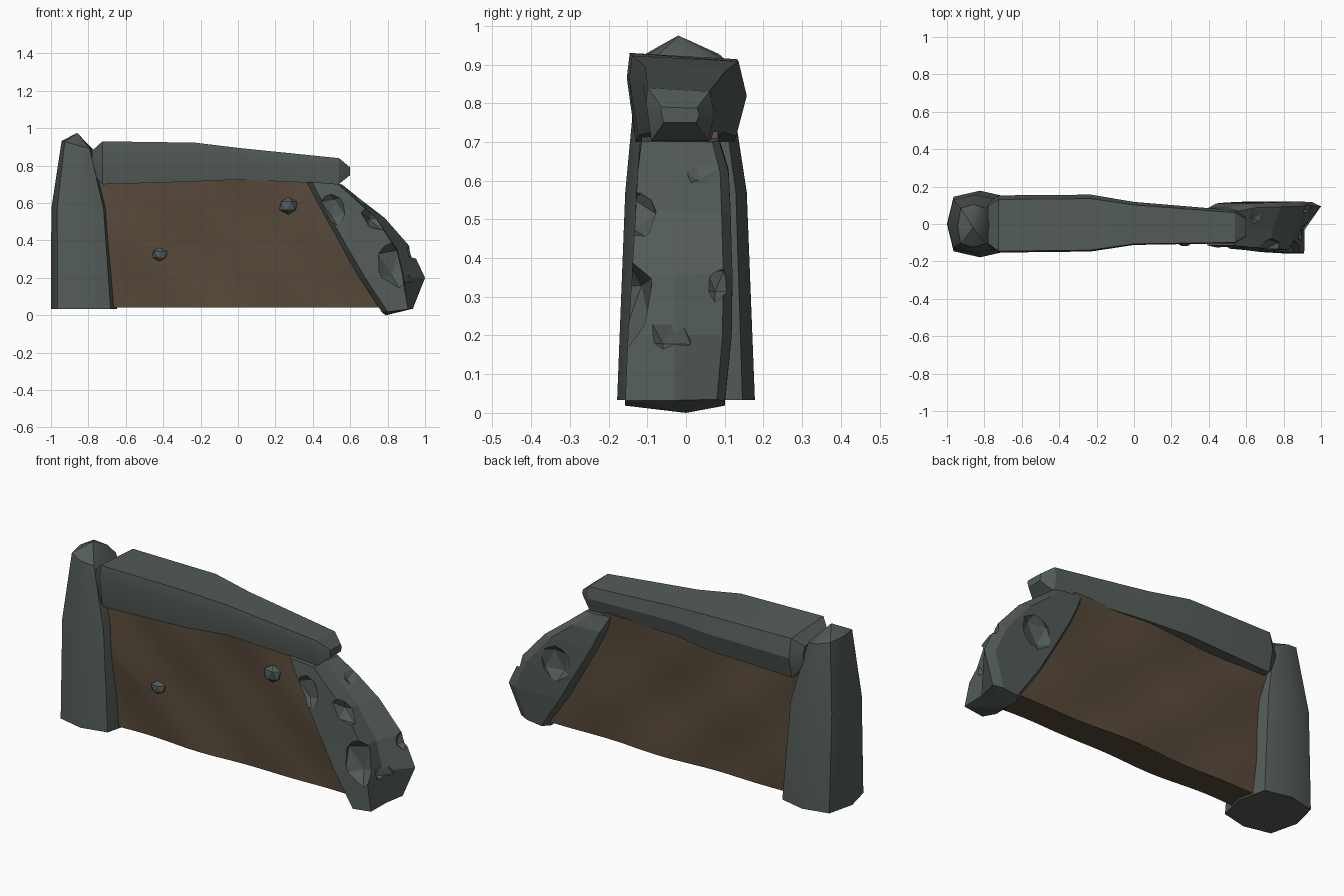
import bpy, bmesh, math, random
from mathutils import Matrix

if "Cube" in bpy.data.objects:
    bpy.data.objects.remove(bpy.data.objects["Cube"])

random.seed(4)


def material(name, col):
    m = bpy.data.materials.new(name)
    m.diffuse_color = (*col, 1)
    m.use_nodes = True
    m.node_tree.nodes["Principled BSDF"].inputs["Base Color"].default_value = m.diffuse_color
    return m


STONE = material("slate stone", (0.085, 0.105, 0.098))
EARTH = material("brown earth", (0.095, 0.066, 0.042))


def finish(name, bm, mat, angle=None):
    bmesh.ops.recalc_face_normals(bm, faces=bm.faces)
    me = bpy.data.meshes.new(name)
    bm.to_mesh(me)
    bm.free()
    me.materials.append(mat)
    ob = bpy.data.objects.new(name, me)
    bpy.context.collection.objects.link(ob)
    if angle:
        bpy.ops.object.select_all(action='DESELECT')
        ob.select_set(True)
        bpy.context.view_layer.objects.active = ob
        bpy.ops.object.shade_smooth_by_angle(angle=math.radians(angle))
    return ob


def loft(name, rings, mat, start=None, end=None, angle=None):
    """Skin rings of points; each end is closed flat or to a pole."""
    bm = bmesh.new()
    vs = [[bm.verts.new(p) for p in r] for r in rings]
    n = len(vs[0])
    for a, b in zip(vs, vs[1:]):
        for i in range(n):
            j = (i + 1) % n
            bm.faces.new((a[i], a[j], b[j], b[i]))
    for ring, pole in ((vs[0], start), (vs[-1], end)):
        if pole:
            p = bm.verts.new(pole)
            for i in range(n):
                bm.faces.new((ring[i], ring[(i + 1) % n], p))
        else:
            bm.faces.new(ring)
    return finish(name, bm, mat, angle)


# Left standing stone: squarish octagon tapering to a peak
OCT = [(-1, 0), (-0.8, -0.82), (0, -1), (0.8, -0.82),
       (1, 0), (0.8, 0.82), (0, 1), (-0.8, 0.82)]
rings = []
for cx, cy, rx, ry, z, tilt in ((-0.823, 0, 0.177, 0.178, 0.033, 0),
                                (-0.843, 0, 0.155, 0.157, 0.57, 0),
                                (-0.86, -0.01, 0.083, 0.115, 0.91, -0.022)):
    rings.append([(cx + u * rx, cy + v * ry, z + u * tilt) for u, v in OCT])
loft("standing_stone", rings, STONE, end=(-0.86, -0.02, 0.975), angle=30)

# Capstone beam: six-sided, thinning to the right
SEC = [(-0.95, 1), (0.86, 0.93), (1, 0.5), (0.82, 0), (-0.85, 0), (-1, 0.72)]
rings = []
for x, w, z0, z1, cy in ((-0.78, 0.11, 0.76, 0.88, 0),
                         (-0.725, 0.153, 0.70, 0.93, 0),
                         (-0.23, 0.152, 0.715, 0.923, 0.005),
                         (0.0, 0.115, 0.725, 0.895, 0.003),
                         (0.54, 0.088, 0.702, 0.84, -0.015),
                         (0.60, 0.05, 0.75, 0.79, -0.015)):
    rings.append([(x, cy + u * w, z0 + v * (z1 - z0)) for u, v in SEC])
loft("capstone_beam", rings, STONE, angle=25)

# Earth wall: gently wavy slab with a slanted right edge
bm = bmesh.new()
NX, NZ = 36, 16


def wall_point(i, j, side):
    u, v = i / NX, j / NZ
    z = 0.042 + v * 0.685
    x = -0.76 + u * (1.61 - 0.42 * v)
    wave = 0.007 * math.sin(6 * x + side) * math.cos(8 * z) + 0.005 * math.sin(11 * x + 13 * z)
    return (x, side * 0.08 + wave, z)


grids = {s: [[bm.verts.new(wall_point(i, j, s)) for j in range(NZ + 1)]
             for i in range(NX + 1)] for s in (-1, 1)}
for g in grids.values():
    for i in range(NX):
        for j in range(NZ):
            bm.faces.new((g[i][j], g[i + 1][j], g[i + 1][j + 1], g[i][j + 1]))
border = ([(i, 0) for i in range(NX)] + [(NX, j) for j in range(NZ)]
          + [(i, NZ) for i in range(NX, 0, -1)] + [(0, j) for j in range(NZ, 0, -1)])
for (a, b), (c, d) in zip(border, border[1:] + border[:1]):
    f, k = grids[-1], grids[1]
    bm.faces.new((f[a][b], f[c][d], k[c][d], k[a][b]))
finish("earth_wall", bm, EARTH, 40)

# Right leaning slab: left x, z, right x, z, front y, back y, front corner setback
LEVELS = [(0.77, 0.015, 0.935, 0.035, -0.157, 0.10, 0.025),
          (0.65, 0.20, 1.0, 0.20, -0.15, 0.118, 0.12),
          (0.57, 0.335, 0.925, 0.36, -0.14, 0.12, 0.08),
          (0.46, 0.53, 0.785, 0.52, -0.13, 0.115, 0.05),
          (0.41, 0.63, 0.655, 0.62, -0.125, 0.11, 0.03),
          (0.365, 0.715, 0.555, 0.70, -0.115, 0.085, 0.02)]
rings = []
for xl, zl, xr, zr, yf, yb, back in LEVELS:
    ring = []
    for x, y in ((xl, yf * 0.6), (xl + 0.03, yf), (xr - back, yf),
                 (xr - back * 0.9, -0.03), (xr, yb * 0.8), (xr - 0.05, yb),
                 (xl + 0.03, yb), (xl, yb * 0.6)):
        t = (x - xl) / (xr - xl)
        ring.append((x, y, zl + t * (zr - zl)))
    rings.append(ring)
slab = loft("leaning_slab", rings, STONE, start=(0.79, 0, 0.0))


def boulder(name, loc, size, tilt=0):
    bm = bmesh.new()
    bmesh.ops.create_icosphere(bm, subdivisions=1, radius=1)
    for v in bm.verts:
        v.co *= random.uniform(0.93, 1.08)
    bm.transform(Matrix.Translation(loc) @ Matrix.Rotation(math.radians(tilt), 4, 'Y')
                 @ Matrix.Diagonal((*size, 1)))
    return finish(name, bm, STONE)


# Chipped hollows carved out of the slab
HOLLOWS = [((0.51, -0.14, 0.57), (0.07, 0.055, 0.105), -15),
           ((0.74, -0.135, 0.52), (0.09, 0.065, 0.065), 40),
           ((0.84, -0.16, 0.28), (0.105, 0.08, 0.135), -10),
           ((0.70, 0.13, 0.40), (0.10, 0.05, 0.11), 0),
           ((0.945, 0.075, 0.34), (0.05, 0.042, 0.06), 0),
           ((0.67, 0.03, 0.64), (0.075, 0.07, 0.05), 40),
           ((0.95, -0.06, 0.22), (0.085, 0.08, 0.09), 0),
           ((0.88, -0.08, 0.45), (0.06, 0.08, 0.09), -30)]
for loc, size, tilt in HOLLOWS:
    cutter = boulder("cutter", loc, size, tilt)
    cutter.hide_render = True
    mod = slab.modifiers.new("hollow", 'BOOLEAN')
    mod.operation = 'DIFFERENCE'
    mod.solver = 'EXACT'
    mod.object = cutter
    bpy.context.view_layer.objects.active = slab
    bpy.ops.object.modifier_apply(modifier=mod.name)
    bpy.data.objects.remove(cutter)

# Loose stones set in the earth wall
for k, (loc, size) in enumerate([((0.27, -0.085, 0.585), (0.056, 0.036, 0.05)),
                                 ((-0.42, -0.085, 0.325), (0.045, 0.03, 0.036))]):
    boulder("wall_stone_%d" % (k + 1), loc, size)
